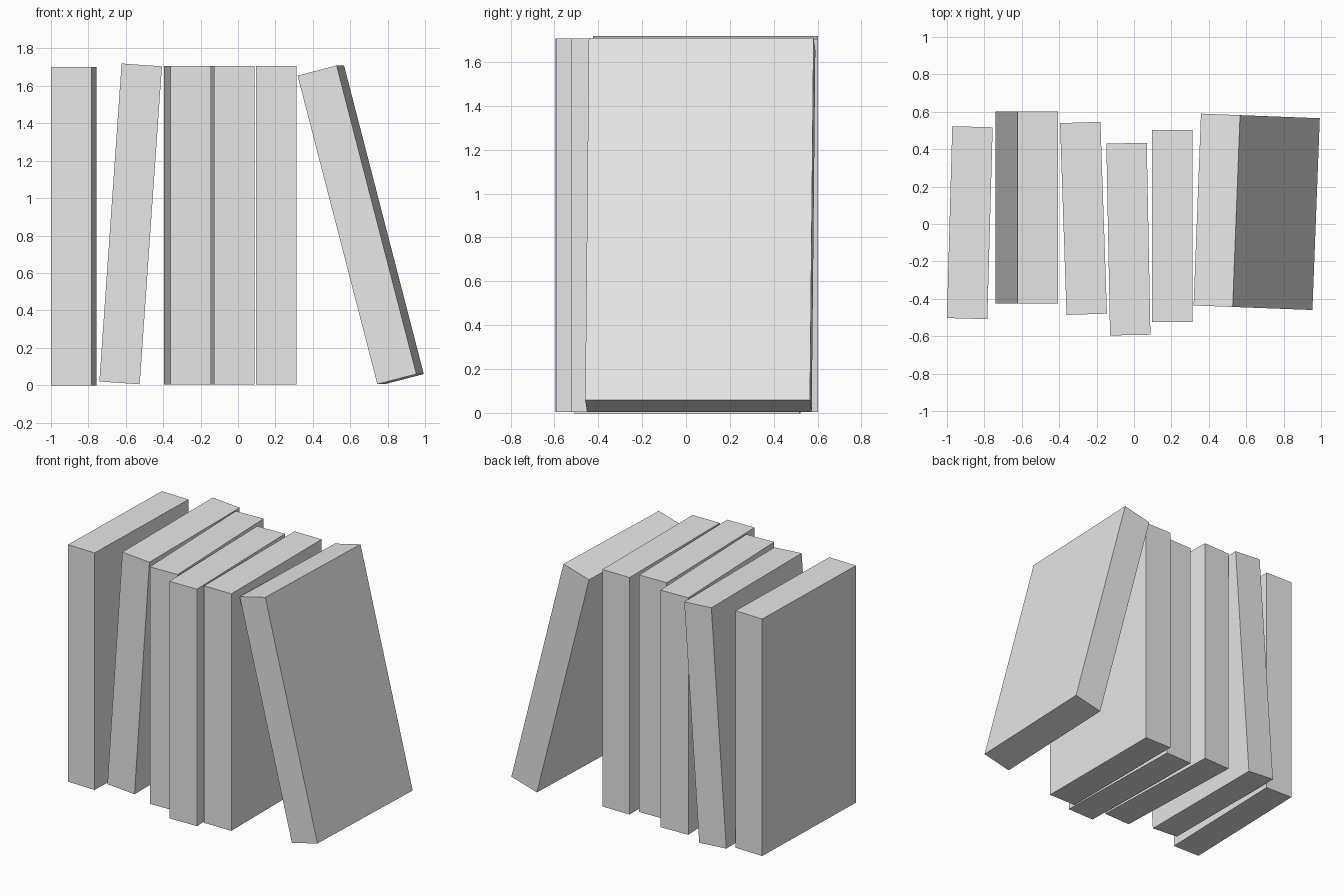
import bpy
from math import radians
from mathutils import Euler

if "Cube" in bpy.data.objects:
    bpy.data.objects.remove(bpy.data.objects["Cube"], do_unlink=True)

# Single plain colour
grey = bpy.data.materials.new("plain_grey")
grey.use_nodes = True
colour = (0.8, 0.8, 0.8, 1.0)
grey.diffuse_color = colour
grey.node_tree.nodes["Principled BSDF"].inputs["Base Color"].default_value = colour

THICKNESS, DEPTH, HEIGHT = 0.216, 1.026, 1.704


def add_book(name, centre, lean=0.0, turn=0.0):
    """Block-shaped book: lean tips it sideways, turn spins it on the shelf."""
    bpy.ops.mesh.primitive_cube_add(size=1, location=centre)
    book = bpy.context.object
    book.name = name
    book.scale = (THICKNESS, DEPTH, HEIGHT)
    book.rotation_euler = Euler((0, radians(lean), radians(turn)))
    book.data.materials.append(grey)


# Row of books from the model's right to its left
add_book("right_end_book", (-0.878, 0.007, 0.85), turn=-1.6)
add_book("slightly_leaning_book", (-0.574, 0.088, 0.862), lean=4)
add_book("turned_book", (-0.27, 0.03, 0.855), turn=1.95)
add_book("forward_book", (-0.03, -0.081, 0.855), turn=1.1)
add_book("upright_book", (0.205, -0.01, 0.855))
add_book("left_leaning_book", (0.656, 0.065, 0.857), lean=-14.5, turn=-2.2)
